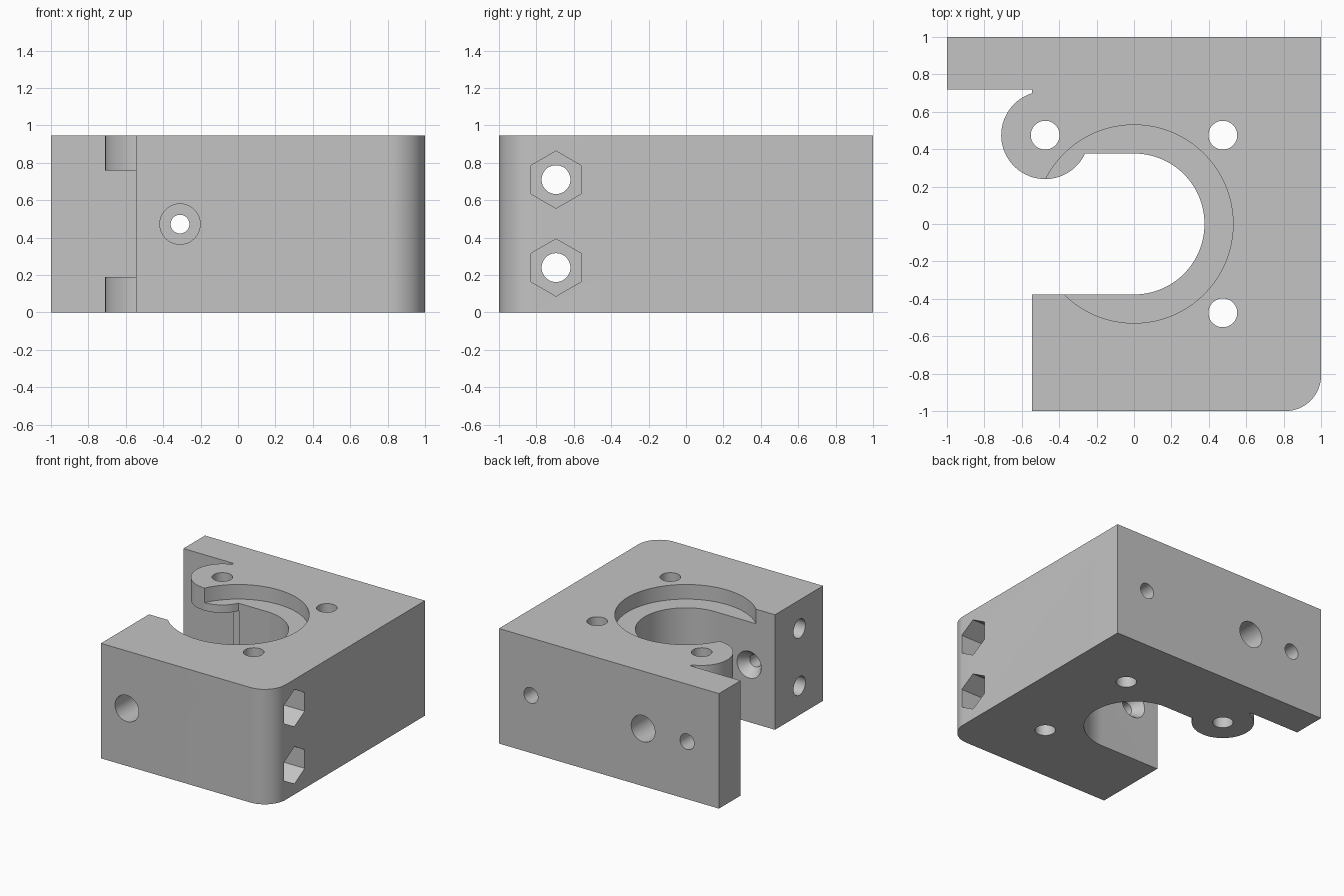
import bpy, bmesh
from math import sin, cos, pi, radians, sqrt
from mathutils import Vector

cube = bpy.data.objects.get("Cube")
if cube:
    bpy.data.objects.remove(cube, do_unlink=True)

HEIGHT = 0.945
MID = HEIGHT / 2
BOLT = 0.475          # bolt pattern half spacing
BORE = 0.377          # slot radius
EAR = 0.235           # pivot ear radius
EDGE = -0.545         # left edge of the block
PLATE = 0.72          # inner face of the back plate

grey = bpy.data.materials.new("light grey")
grey.use_nodes = True
colour = (0.55, 0.55, 0.55, 1)
grey.diffuse_color = colour
grey.node_tree.nodes["Principled BSDF"].inputs["Base Color"].default_value = colour


def arc(cx, cy, r, a0, a1, steps):
    """Points on an arc, angles in radians."""
    angles = [a0 + (a1 - a0) * i / steps for i in range(steps + 1)]
    return [(cx + r * cos(a), cy + r * sin(a)) for a in angles]


def loft(name, ring_a, ring_b):
    """Closed solid between two matching rings of 3D points."""
    bm = bmesh.new()
    a = [bm.verts.new(p) for p in ring_a]
    b = [bm.verts.new(p) for p in ring_b]
    n = len(a)
    bm.faces.new(a[::-1])
    bm.faces.new(b)
    for i in range(n):
        j = (i + 1) % n
        bm.faces.new((a[i], a[j], b[j], b[i]))
    bmesh.ops.recalc_face_normals(bm, faces=bm.faces)
    mesh = bpy.data.meshes.new(name)
    bm.to_mesh(mesh)
    bm.free()
    mesh.materials.append(grey)
    obj = bpy.data.objects.new(name, mesh)
    bpy.context.collection.objects.link(obj)
    return obj


cutters = []


def cut(name, axis, u, v, start, end, r, r_end=None, sides=48):
    """Round or polygonal cutter along an axis; u, v are the other two coordinates."""
    def ring(depth, radius):
        points = []
        for i in range(sides):
            a = pi / 2 + 2 * pi * i / sides
            p = [u + radius * cos(a), v + radius * sin(a)]
            p.insert("xyz".index(axis), depth)
            points.append(Vector(p))
        return points
    obj = loft(name, ring(start, r), ring(end, r if r_end is None else r_end))
    obj.hide_render = True
    cutters.append(obj)


# Block outline: rounded front corner, back plate, pivot ear, U-shaped slot
ear_start = pi - math_angle if (math_angle := None) else pi / 2 + (0.07 / EAR)
ear_top = BOLT + sqrt(EAR ** 2 - (EDGE + BOLT) ** 2)
ear_side = -BOLT + sqrt(EAR ** 2 - (BORE - BOLT) ** 2)
a0 = Vector((1, 0)).angle(Vector((EDGE + BOLT, ear_top - BOLT)))
a1 = 2 * pi - Vector((1, 0)).angle(Vector((ear_side + BOLT, BORE - BOLT)))
outline = [(EDGE, -1)]
outline += arc(0.81, -0.81, 0.19, -pi / 2, 0, 16)
outline += [(1, 1), (-1, 1), (-1, PLATE), (EDGE, PLATE)]
outline += arc(-BOLT, BOLT, EAR, a0, a1, 40)
outline += arc(0, 0, BORE, pi / 2, -pi / 2, 48)
outline += [(EDGE, -BORE)]
body = loft("mount_block",
            [(x, y, 0) for x, y in outline],
            [(x, y, HEIGHT) for x, y in outline])

# Gap between the upper and lower pivot ears, and the round top recess
cut("ear_gap", "z", -BOLT, BOLT, 0.19, 0.76, 0.247, sides=64)
cut("top_recess", "z", 0, 0, 0.825, 1.2, 0.53, sides=96)

# Vertical bolt holes
for x, y in ((-BOLT, BOLT), (BOLT, BOLT), (BOLT, -BOLT)):
    cut("bolt_hole", "z", x, y, -0.2, 1.2, 0.077)

# Cross holes with hexagonal nut pockets
for z in (0.24, 0.71):
    cut("cross_hole", "x", -0.695, z, -0.8, 1.2, 0.077)
    cut("nut_pocket", "x", -0.695, z, 0.75, 1.2, 0.153, sides=6)

# Feed path: front counterbore, thin bore, funnel in the slot, back hole
cut("feed_bore", "y", -0.31, MID, -1.2, -0.2, 0.05)
cut("front_counterbore", "y", -0.31, MID, -1.2, -0.65, 0.108)
cut("feed_funnel", "y", -0.31, MID, -0.477, -0.357, 0.035, 0.125)
cut("back_hole", "y", -0.31, MID, 0.5, 1.2, 0.108)

# Blind mounting holes in the back
for x in (-0.71, 0.71):
    cut("mounting_hole", "y", x, MID, 0.78, 1.2, 0.064)

# Apply every cut, then drop the cutters
bpy.ops.object.select_all(action="DESELECT")
bpy.context.view_layer.objects.active = body
body.select_set(True)
for cutter in cutters:
    mod = body.modifiers.new(cutter.name, "BOOLEAN")
    mod.operation = "DIFFERENCE"
    mod.solver = "EXACT"
    mod.object = cutter
    bpy.ops.object.modifier_apply(modifier=mod.name)
for cutter in cutters:
    bpy.data.objects.remove(cutter, do_unlink=True)
bpy.ops.object.shade_smooth_by_angle(angle=radians(25))
